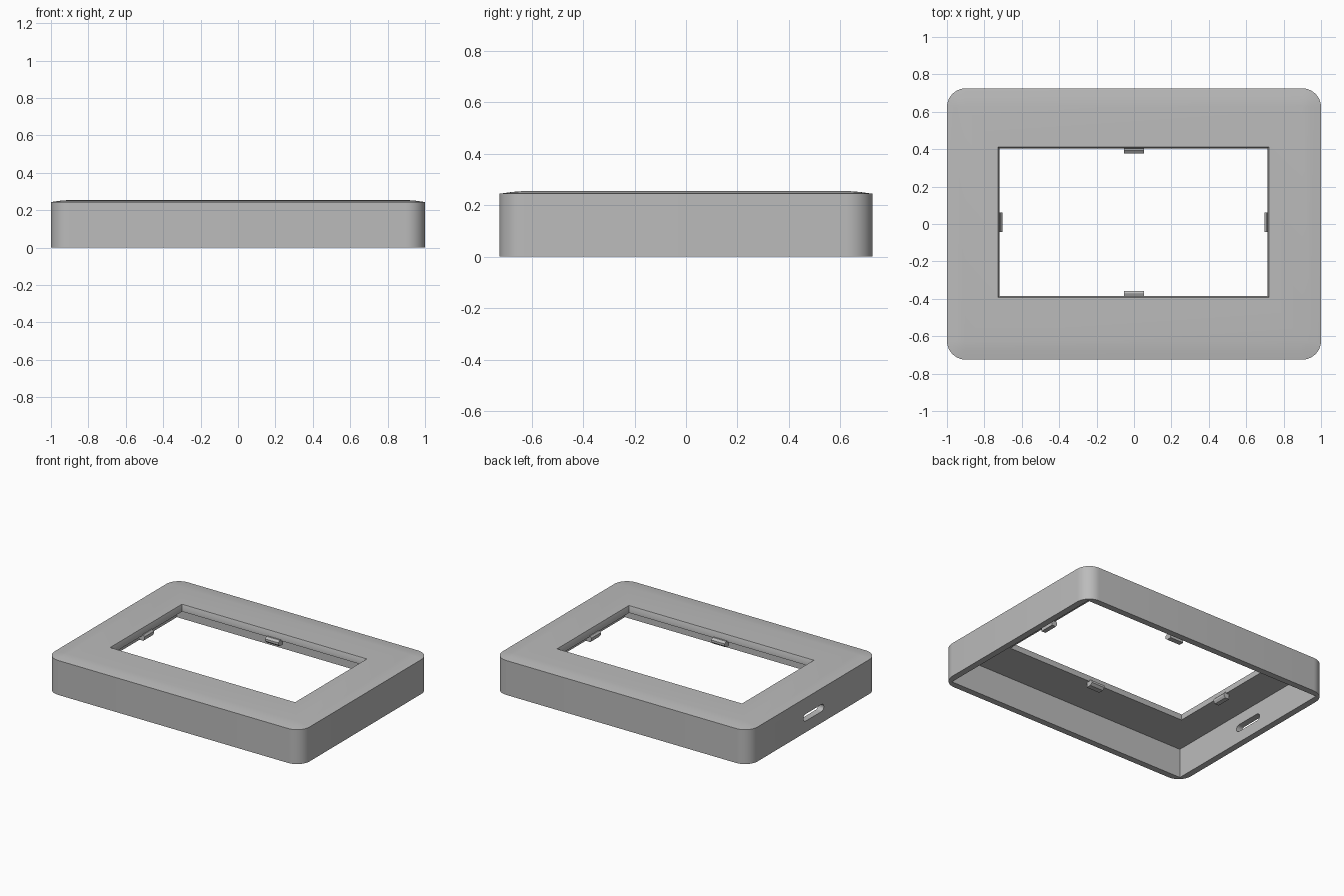
import bpy, bmesh, math
from mathutils import Matrix, Vector

cube = bpy.data.objects.get("Cube")
if cube:
    bpy.data.objects.remove(cube, do_unlink=True)

grey = bpy.data.materials.new("plain grey")
grey.use_nodes = True
COLOUR = (0.5, 0.5, 0.5, 1)
grey.diffuse_color = COLOUR
grey.node_tree.nodes["Principled BSDF"].inputs["Base Color"].default_value = COLOUR

HX, HY, WALL, RADIUS, CEILING, TOP = 1.0, 0.725, 0.045, 0.1, 0.208, 0.255
OPEN = Vector((-0.003, 0.01))       # centre of the screen opening
OX, OY = 0.717, 0.394               # half size of the opening at its bottom
STEPS = 10


def ring(bm, hx, hy, r, z, centre=(0, 0)):
    """Rounded rectangle; r = 0 gives sharp corners."""
    verts = []
    for i, (sx, sy) in enumerate(((1, 1), (-1, 1), (-1, -1), (1, -1))):
        for k in range(STEPS + 1):
            a = math.pi / 2 * (i + k / STEPS)
            verts.append(bm.verts.new((centre[0] + sx * (hx - r) + r * math.cos(a),
                                       centre[1] + sy * (hy - r) + r * math.sin(a), z)))
    return verts


def finish(bm, name):
    bmesh.ops.remove_doubles(bm, verts=bm.verts, dist=1e-5)
    bmesh.ops.recalc_face_normals(bm, faces=bm.faces)
    mesh = bpy.data.meshes.new(name)
    bm.to_mesh(mesh)
    bm.free()
    mesh.materials.append(grey)
    obj = bpy.data.objects.new(name, mesh)
    bpy.context.collection.objects.link(obj)
    return obj


def activate(obj):
    bpy.ops.object.select_all(action='DESELECT')
    obj.select_set(True)
    bpy.context.view_layer.objects.active = obj


def prism(name, profile, length, matrix):
    """Extrude an (x, z) profile along y, centred, then place it."""
    bm = bmesh.new()
    face = bm.faces.new([bm.verts.new((x, -length / 2, z)) for x, z in profile])
    new = bmesh.ops.extrude_face_region(bm, geom=[face])["geom"]
    bmesh.ops.translate(bm, vec=(0, length, 0),
                        verts=[v for v in new if isinstance(v, bmesh.types.BMVert)])
    bm.transform(matrix)
    return finish(bm, name)


# Frame shell: outer wall, crowned top, tapered opening, ceiling, inner wall
bm = bmesh.new()
rings = [
    ring(bm, HX, HY, RADIUS, 0),
    ring(bm, HX, HY, RADIUS, 0.244),
    ring(bm, HX - 0.05, HY - 0.05, RADIUS - 0.05, 0.251),
    ring(bm, HX - 0.1, HY - 0.1, 0, TOP),
    ring(bm, OX + 0.008, OY + 0.008, 0, TOP, OPEN),
    ring(bm, OX, OY, 0, TOP - 0.025, OPEN),
    ring(bm, OX, OY, 0, CEILING, OPEN),
    ring(bm, HX - WALL, HY - WALL, 0, CEILING),
    ring(bm, HX - WALL, HY - WALL, 0, 0),
]
for a, b in zip(rings, rings[1:] + rings[:1]):
    for i in range(len(a)):
        j = (i + 1) % len(a)
        # Skip the collapsed corner strips between two sharp rings
        points = []
        for v in (a[i], a[j], b[j], b[i]):
            if all((v.co - p.co).length > 1e-5 for p in points):
                points.append(v)
        if len(points) > 2:
            bm.faces.new(points)
frame = finish(bm, "frame_shell")

# Cable slot through the right-hand wall
slot = []
R, HALF = 0.025, 0.09
for side in (1, -1):
    for k in range(9):
        a = math.pi * k / 8 - math.pi / 2
        slot.append((side * (HALF + R * math.cos(a)), side * R * math.sin(a)))
cutter = prism("slot_cutter", slot, 0.2,
               Matrix.Translation((-HX + WALL / 2, 0, 0.105)) @ Matrix.Rotation(math.pi / 2, 4, 'Z'))
cutter.hide_render = True
cut = frame.modifiers.new("cable_slot", 'BOOLEAN')
cut.operation, cut.solver, cut.object = 'DIFFERENCE', 'EXACT', cutter
activate(frame)
bpy.ops.object.modifier_apply(modifier=cut.name)
bpy.data.objects.remove(cutter, do_unlink=True)
activate(frame)
bpy.ops.object.shade_smooth_by_angle(angle=math.radians(25))

# Snap clips: local +x points into the opening
for name, angle, reach, depth in (("left", 180, OX, 0.017), ("right", 0, OX, 0.017),
                                  ("back", 270, OY, 0.027), ("front", 90, OY, 0.027)):
    a = math.radians(angle)
    inward = Vector((math.cos(a), math.sin(a)))
    spot = OPEN - inward * reach
    if name in ("back", "front"):
        spot.x = 0
    clip = [(-0.025, 0.215), (depth * 0.4, 0.215), (depth, 0.203),
            (depth, 0.188), (depth * 0.4, 0.173), (-0.025, 0.173)]
    prism(name + "_clip", clip, 0.105,
          Matrix.Translation((spot.x, spot.y, 0)) @ Matrix.Rotation(a, 4, 'Z'))
